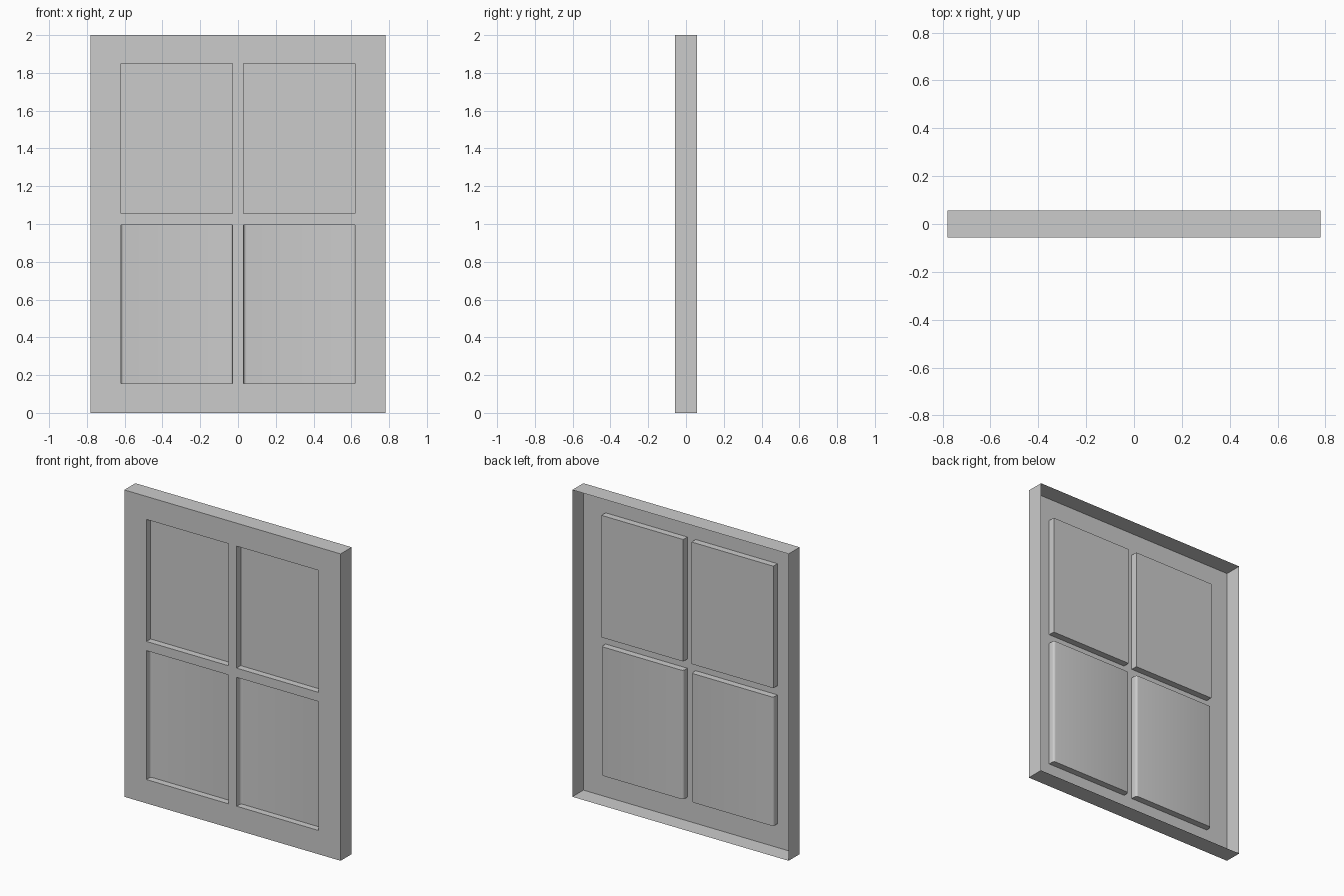
import bpy, math

if "Cube" in bpy.data.objects:
    bpy.data.objects.remove(bpy.data.objects["Cube"])

W, H, D = 0.78, 2.0, 0.057       # half width, height, half depth
DEPTH = 0.043                    # how far the panes sit behind the front
FRONT = -D
XS = [-W, -0.62, -0.03, 0.03, 0.62, W]
ZS = [0, 0.155, 0.995, 1.055, 1.85, H]


def make(name, verts, faces):
    mesh = bpy.data.meshes.new(name)
    mesh.from_pydata(verts, [], faces)
    mesh.update()
    obj = bpy.data.objects.new(name, mesh)
    bpy.context.collection.objects.link(obj)
    return obj


# Front sheet: a grid of strips with four openings left out
n = len(XS)
verts = [(x, FRONT, z) for z in ZS for x in XS]
faces = []
for j in range(n - 1):
    for i in range(n - 1):
        if i in (1, 3) and j in (1, 3):
            continue
        a = j * n + i
        faces.append((a, a + 1, a + n + 1, a + n))
make("front_sheet", verts, faces)

# Outer rim: thin walls running back, open behind
ring = [(-W, 0), (W, 0), (W, H), (-W, H)]
verts = [(x, y, z) for y in (-D, D) for x, z in ring]
faces = [((i + 1) % 4, i, i + 4, (i + 1) % 4 + 4) for i in range(4)]
make("outer_rim", verts, faces)


def pane(name, x0, x1, z0, z1, r, segs):
    """Sunken tray: side walls and back from an x-y profile, ledges at both ends."""
    back = FRONT + DEPTH
    if r:
        arc = [(r - r * math.cos(t), back - r + r * math.sin(t))
               for t in (math.pi / 2 * k / segs for k in range(segs + 1))]
    else:
        arc = [(0, back)]
    left = [(0, FRONT)] + arc
    prof = [(x0 + x, y) for x, y in left] + [(x1 - x, y) for x, y in reversed(left)]
    m = len(prof)
    verts = [(x, y, z) for z in (z0, z1) for x, y in prof]
    faces = [(i, i + 1, i + 1 + m, i + m) for i in range(m - 1)]
    faces.append(tuple(range(m - 1, -1, -1)))
    faces.append(tuple(range(m, 2 * m)))
    obj = make(name, verts, faces)
    # bottom ledge faces up, top ledge faces down
    if r:
        bpy.ops.object.select_all(action='DESELECT')
        bpy.context.view_layer.objects.active = obj
        obj.select_set(True)
        bpy.ops.object.shade_smooth_by_angle(angle=math.radians(35))


# Four panes; the lower pair has softly rounded side corners
for side, i in (("left", 1), ("right", 3)):
    pane("lower_pane_" + side, XS[i], XS[i + 1], ZS[1], ZS[2], 0.015, 4)
    pane("upper_pane_" + side, XS[i], XS[i + 1], ZS[3], ZS[4], 0, 1)
